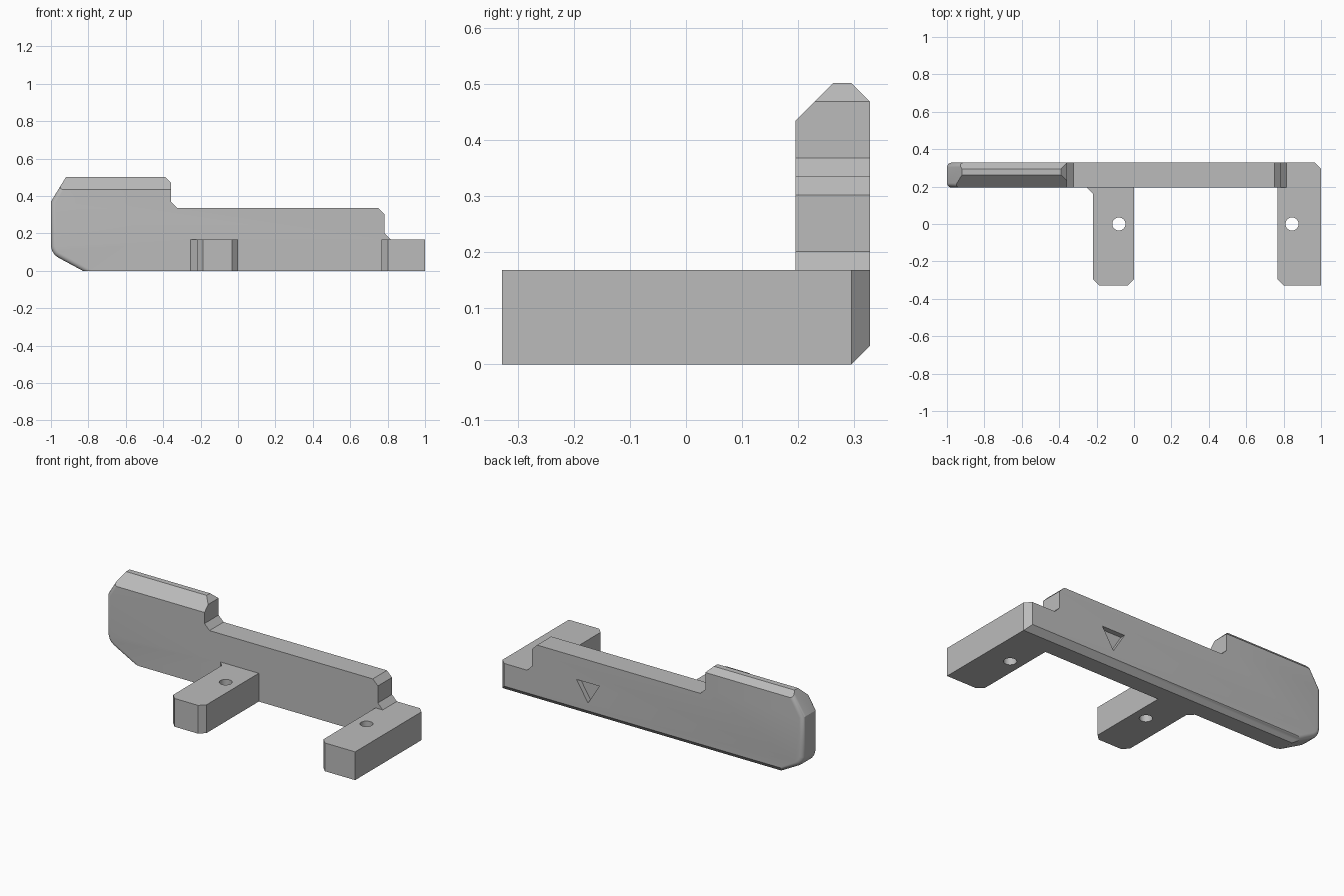
import bpy
import bmesh
import math
from mathutils import Vector

if "Cube" in bpy.data.objects:
    bpy.data.objects.remove(bpy.data.objects["Cube"], do_unlink=True)

grey = bpy.data.materials.new("plain grey")
grey.use_nodes = True
colour = (0.5, 0.5, 0.5, 1)
grey.diffuse_color = colour
grey.node_tree.nodes["Principled BSDF"].inputs["Base Color"].default_value = colour

FRONT, BACK = 0.195, 0.328   # plate faces
ARM_TOP = 0.168
C = 0.033                    # standard chamfer


def prism(points, depth):
    """Extrude a closed outline of 3D points along a vector."""
    bm = bmesh.new()
    face = bm.faces.new([bm.verts.new(p) for p in points])
    out = bmesh.ops.extrude_face_region(bm, geom=[face], use_keep_orig=True)
    moved = [v for v in out["geom"] if isinstance(v, bmesh.types.BMVert)]
    bmesh.ops.translate(bm, verts=moved, vec=depth)
    bmesh.ops.recalc_face_normals(bm, faces=bm.faces)
    return bm


def add_object(name, bm):
    mesh = bpy.data.meshes.new(name)
    bm.to_mesh(mesh)
    bm.free()
    mesh.materials.append(grey)
    obj = bpy.data.objects.new(name, mesh)
    bpy.context.collection.objects.link(obj)
    return obj


def combine(target, tool, operation):
    """Apply a boolean and remove the helper."""
    mod = target.modifiers.new(operation.title(), "BOOLEAN")
    mod.operation = operation
    mod.solver = "EXACT"
    mod.object = tool
    bpy.context.view_layer.objects.active = target
    bpy.ops.object.modifier_apply(modifier=mod.name)
    bpy.data.objects.remove(tool, do_unlink=True)


def slice_off(bm, point, normal):
    """Cut away everything beyond a plane and cap the opening."""
    bmesh.ops.bisect_plane(bm, geom=bm.verts[:] + bm.edges[:] + bm.faces[:],
                           plane_co=point, plane_no=Vector(normal).normalized(),
                           clear_outer=True)
    bmesh.ops.holes_fill(bm, edges=[e for e in bm.edges if e.is_boundary])
    bmesh.ops.recalc_face_normals(bm, faces=bm.faces)


# Stepped back plate
outline = [(-0.83, 0), (-0.96, 0.07), (-0.98, 0.085), (-0.993, 0.105), (-1, 0.13),
           (-1, 0.37), (-0.92, 0.501), (-0.39, 0.501), (-0.357, 0.468),
           (-0.357, 0.368), (-0.324, 0.335), (0.75, 0.335), (0.783, 0.302),
           (0.783, 0.201), (0.815, ARM_TOP), (1, ARM_TOP), (1, 0)]
bm = prism([(x, FRONT, z) for x, z in outline], (0, BACK - FRONT, 0))

# Rounded edges on the plate's outer end
end_edges = [e for e in bm.edges
             if all(v.co.x < -0.82 for v in e.verts)
             and abs(e.verts[0].co.y - e.verts[1].co.y) < 0.001]
bmesh.ops.bevel(bm, geom=end_edges, offset=0.025, segments=6, profile=0.5,
                affect="EDGES", clamp_overlap=False)

# Long chamfers: top front, top back, bottom back, and the far corner
slice_off(bm, (0, FRONT, 0.434), (0, -1, 1))
slice_off(bm, (0, BACK, 0.468), (0, 1, 1))
slice_off(bm, (0, BACK, C), (0, 1, -1))
slice_off(bm, (1, BACK - C, 0), (1, 1, 0))
bracket = add_object("bracket", bm)

# Two arms reaching forward
Y0, Y1 = -BACK, 0.25
middle_arm = [(-0.22 + C, Y0), (-C, Y0), (0, Y0 + C), (0, Y1), (-0.22 - C, Y1),
              (-0.22 - C, FRONT), (-0.22, FRONT - C), (-0.22, Y0 + C)]
end_arm = [(0.768 + C, Y0), (1, Y0), (1, Y1), (0.768, Y1), (0.768, Y0 + C)]
for name, shape in (("middle_arm", middle_arm), ("end_arm", end_arm)):
    arm = add_object(name, prism([(x, y, 0) for x, y in shape], (0, 0, ARM_TOP)))
    combine(bracket, arm, "UNION")

# Screw holes through the arms
for x in (-0.081, 0.845):
    ring = [(x + 0.035 * math.cos(math.tau * i / 32),
             0.035 * math.sin(math.tau * i / 32), -0.1) for i in range(32)]
    combine(bracket, add_object("hole_cutter", prism(ring, (0, 0, 0.4))), "DIFFERENCE")

# Triangular recess in the back
triangle = [(0.49, 0.2), (0.34, 0.2), (0.415, 0.08)]
recess = prism([(x, BACK - 0.03, z) for x, z in triangle], (0, 0.1, 0))
combine(bracket, add_object("recess_cutter", recess), "DIFFERENCE")

# Smooth the curved parts only
bpy.ops.object.select_all(action="DESELECT")
bracket.select_set(True)
bpy.context.view_layer.objects.active = bracket
bpy.ops.object.shade_smooth_by_angle(angle=math.radians(25))
